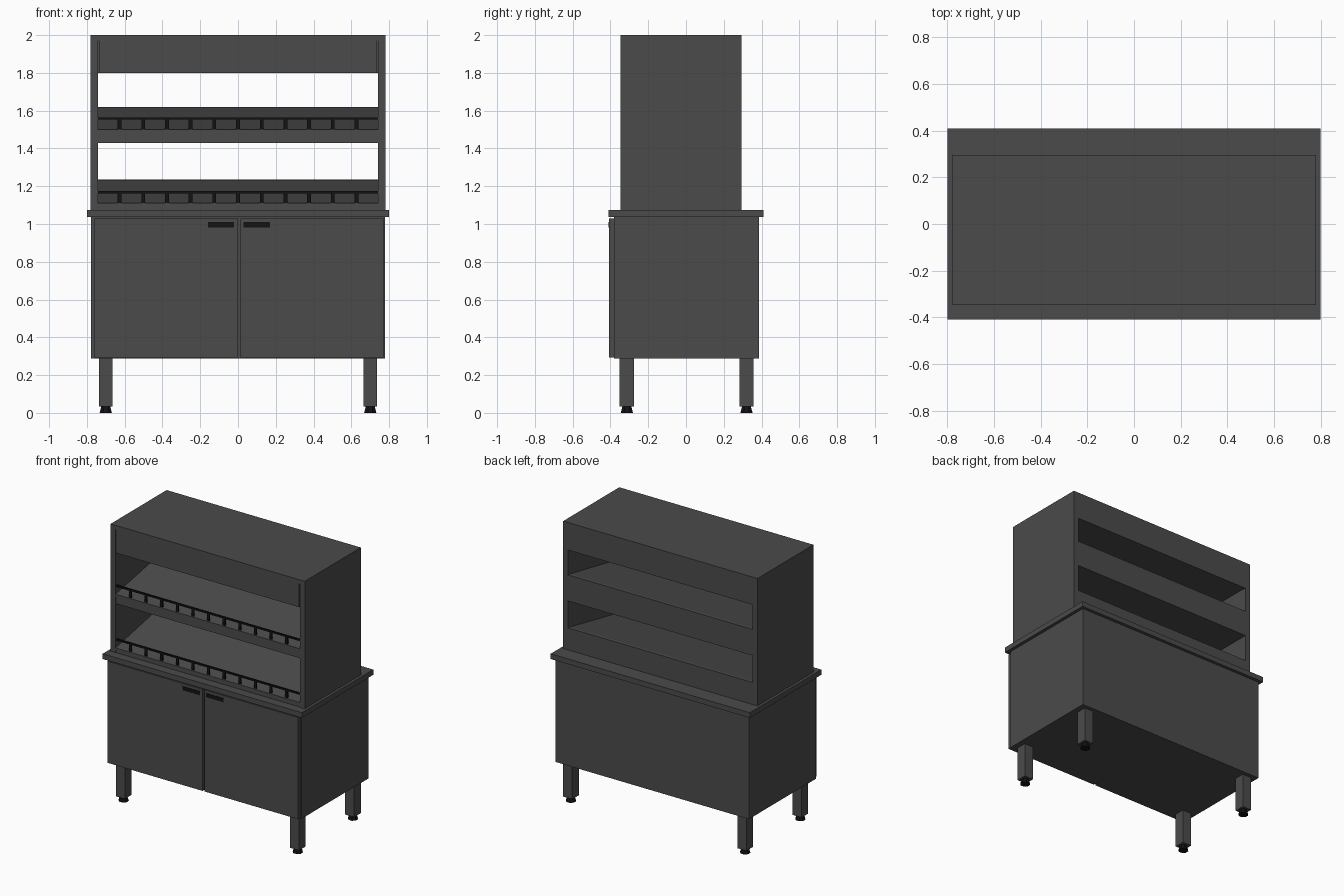
import bpy, bmesh, math
from mathutils import Matrix

if "Cube" in bpy.data.objects:
    bpy.data.objects.remove(bpy.data.objects["Cube"])


def material(name, v):
    m = bpy.data.materials.new(name)
    m.diffuse_color = (v, v, v, 1)
    m.use_nodes = True
    m.node_tree.nodes["Principled BSDF"].inputs["Base Color"].default_value = m.diffuse_color
    return m


STEEL = material("dark_steel", 0.07)
BLACK = material("black_trim", 0.006)


def finish(name, bm, mat):
    bmesh.ops.recalc_face_normals(bm, faces=bm.faces)
    me = bpy.data.meshes.new(name)
    bm.to_mesh(me)
    bm.free()
    me.materials.append(mat)
    ob = bpy.data.objects.new(name, me)
    bpy.context.collection.objects.link(ob)
    return ob


def add_box(bm, x, y, z):
    """x, y, z are (min, max) pairs."""
    mid = [(a + b) / 2 for a, b in (x, y, z)]
    size = [b - a for a, b in (x, y, z)]
    bmesh.ops.create_cube(bm, size=1, matrix=Matrix.Translation(mid) @ Matrix.Diagonal((*size, 1)))


def box(name, x, y, z, mat=STEEL):
    bm = bmesh.new()
    add_box(bm, x, y, z)
    return finish(name, bm, mat)


def extrude_x(name, profile, x0, x1, mat=STEEL):
    """Sweep a (y, z) profile along x."""
    bm = bmesh.new()
    face = bm.faces.new([bm.verts.new((x0, y, z)) for y, z in profile])
    new = bmesh.ops.extrude_face_region(bm, geom=[face])["geom"]
    bmesh.ops.translate(bm, vec=(x1 - x0, 0, 0), verts=[v for v in new if isinstance(v, bmesh.types.BMVert)])
    return finish(name, bm, mat)


FRONT, BACK = -0.348, 0.295

# Lower cabinet, doors and worktop
box("cabinet_body", (-0.777, 0.777), (-0.38, 0.387), (0.287, 1.037))
box("worktop", (-0.80, 0.80), (-0.41, 0.41), (1.037, 1.075))
for side, x in (("left", (-0.763, 0.0)), ("right", (0.014, 0.769))):
    box(side + "_door", x, (-0.407, -0.379), (0.292, 1.03))
for side, x in (("left", (-0.16, -0.02)), ("right", (0.03, 0.17))):
    box(side + "_handle", x, (-0.41, -0.40), (0.982, 1.01), BLACK)

# Square legs with flared octagonal feet
for sx, side in ((-1, "left"), (1, "right")):
    for y, end in ((-0.313, "front"), (0.32, "back")):
        x = sx * 0.70
        box(f"{end}_{side}_leg", (x - 0.036, x + 0.036), (y - 0.038, y + 0.038), (0.035, 0.29))
        bm = bmesh.new()
        bmesh.ops.create_cone(bm, cap_ends=True, segments=8, radius1=0.035, radius2=0.025, depth=0.036,
                              matrix=Matrix.Translation((x, y, 0.018)) @ Matrix.Rotation(math.pi / 8, 4, "Z"))
        finish(f"{end}_{side}_foot", bm, BLACK)

# Upper display hutch: sides, top, header
for sx, side in ((-1, "left"), (1, "right")):
    box(side + "_hutch_side", tuple(sorted((sx * 0.74, sx * 0.78))), (FRONT, BACK), (1.075, 1.97))
box("hutch_top", (-0.78, 0.78), (FRONT, BACK), (1.97, 2.0))
box("header", (-0.735, 0.735), (FRONT, 0.28), (1.80, 1.97))

# Back strips between the two long openings
for name, z in (("back_header", (1.80, 1.97)), ("back_middle", (1.43, 1.62)), ("back_lower", (1.075, 1.235))):
    box(name, (-0.74, 0.74), (0.275, BACK), z)

# Sloped shelves with a guard rail on posts
for name, bottom, front, back in (("lower", 1.075, 1.11, 1.235), ("upper", 1.43, 1.50, 1.62)):
    extrude_x(name + "_shelf_body", [(FRONT + 0.003, bottom), (0.28, bottom), (0.28, back - 0.017),
                                     (FRONT + 0.003, front - 0.017)], -0.74, 0.74)
    extrude_x(name + "_shelf_board", [(FRONT, front - 0.018), (0.28, back - 0.018), (0.28, back),
                                      (FRONT, front)], -0.74, 0.74)
    bm = bmesh.new()
    add_box(bm, (-0.74, 0.74), (-0.343, -0.331), (front + 0.052, front + 0.064))
    for i in range(-5, 6):
        x = i * 0.1255
        add_box(bm, (x - 0.01, x + 0.01), (-0.341, -0.333), (front, front + 0.053))
    finish(name + "_guard_rail", bm, BLACK)
